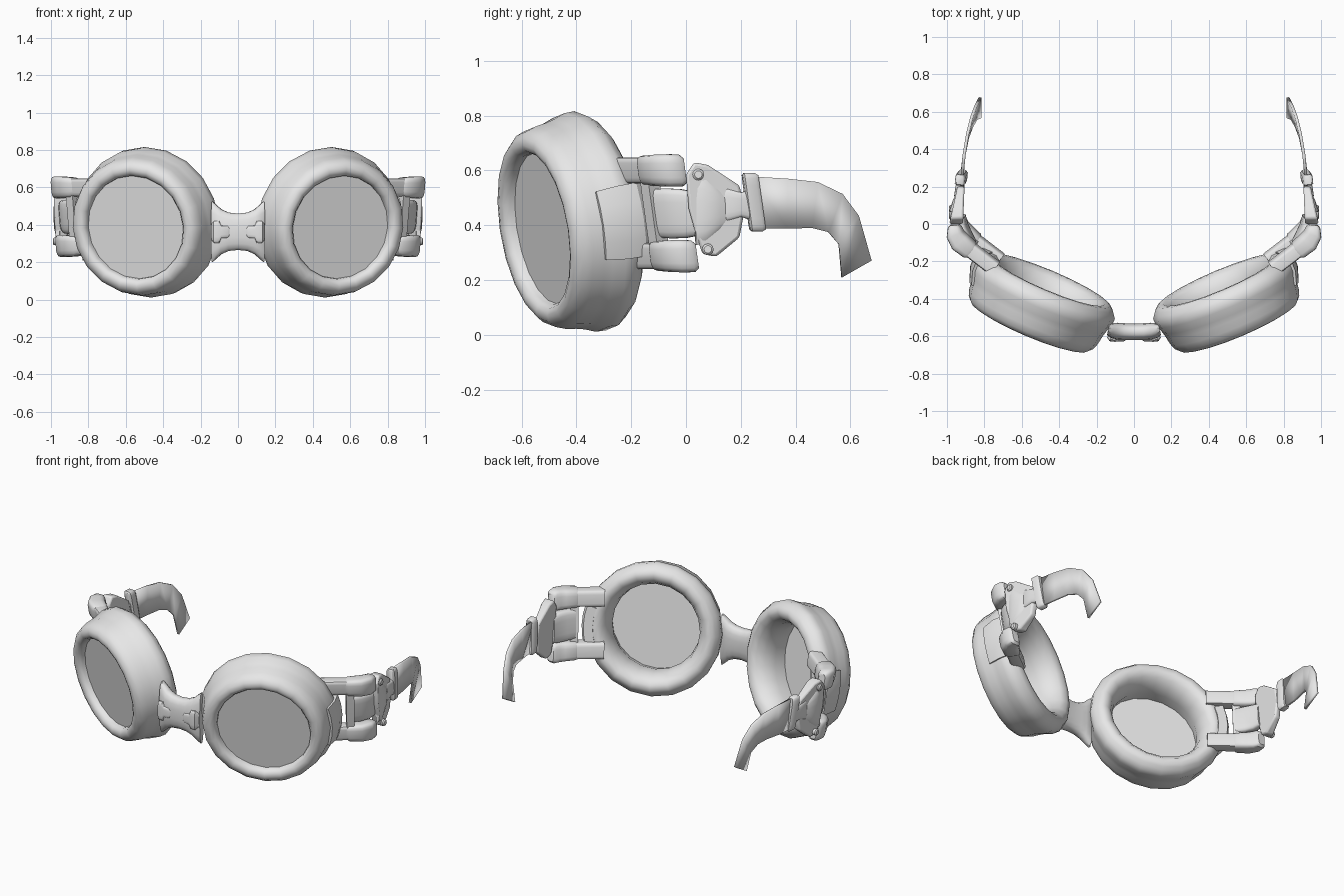
import bpy, bmesh
from math import sin, cos, pi, radians, copysign
from mathutils import Matrix, Vector

if "Cube" in bpy.data.objects:
    bpy.data.objects.remove(bpy.data.objects["Cube"])

GREY = bpy.data.materials.new("plain grey")
GREY.use_nodes = True
GREY.diffuse_color = (0.8, 0.8, 0.8, 1)
GREY.node_tree.nodes["Principled BSDF"].inputs["Base Color"].default_value = (0.8, 0.8, 0.8, 1)

# Places one eyecup: turned outwards, tipped slightly down
CUP = (Matrix.Translation((0.508, -0.427, 0.403))
       @ Matrix.Rotation(radians(23), 4, 'Z') @ Matrix.Rotation(radians(9), 4, 'X'))


def finish(name, bm, mirror=True, angle=40, solid=0, bevel=0):
    bmesh.ops.recalc_face_normals(bm, faces=bm.faces[:])
    mesh = bpy.data.meshes.new(name)
    bm.to_mesh(mesh)
    bm.free()
    mesh.materials.append(GREY)
    for p in mesh.polygons:
        p.use_smooth = True
    mesh.set_sharp_from_angle(angle=radians(angle))
    ob = bpy.data.objects.new(name, mesh)
    bpy.context.collection.objects.link(ob)
    if solid:
        mod = ob.modifiers.new("thickness", 'SOLIDIFY')
        mod.thickness, mod.offset = solid, 0
    if bevel:
        mod = ob.modifiers.new("soft edges", 'BEVEL')
        mod.width, mod.segments = bevel, 2
    if mirror:
        ob.modifiers.new("other side", 'MIRROR')
    return ob


def skin(bm, rings, closed=False):
    """Join rings of points with quads and cap open ends."""
    vs = [[bm.verts.new(p) for p in ring] for ring in rings]
    n = len(vs[0])
    for k in range(len(vs) if closed else len(vs) - 1):
        a, b = vs[k], vs[(k + 1) % len(vs)]
        for i in range(n):
            j = (i + 1) % n
            bm.faces.new((a[i], a[j], b[j], b[i]))
    if not closed:
        bm.faces.new(vs[0])
        bm.faces.new(vs[-1])


def revolve(name, profile, segs, half_angle=pi, angle=50):
    """Turn a closed (radius, forward) profile around the eyecup axis."""
    full = half_angle == pi
    rings = []
    for k in range(segs if full else segs + 1):
        a = -half_angle + 2 * half_angle * k / segs
        rings.append([CUP @ Vector((r * cos(a), -d, r * sin(a))) for r, d in profile])
    bm = bmesh.new()
    skin(bm, rings, closed=full)
    return finish(name, bm, angle=angle)


def sweep(name, path, z, sizes, lean=False, square=0.5, sides=16, mirror=True):
    """Rounded-box sections along an xy path; sizes are (half width, half height)."""
    rings = []
    for k, (x, y) in enumerate(path):
        p, q = path[max(k - 1, 0)], path[min(k + 1, len(path) - 1)]
        side = Vector((q[1] - p[1], p[0] - q[0], 0)).normalized()
        w, h = sizes[k]
        ring = []
        for i in range(sides):
            a = 2 * pi * (i + 0.5) / sides
            c, s = (copysign(abs(v) ** square, v) for v in (cos(a), sin(a)))
            v = Vector((x, y, z)) + side * w * c + Vector((0, 0, h * s))
            if lean:
                v.x += 0.08 * (v.z - 0.44)
                v.y -= 0.14 * (v.z - 0.44)
            ring.append(v)
        rings.append(ring)
    bm = bmesh.new()
    skin(bm, rings)
    return finish(name, bm, mirror)


# Eyecups: blunt front rim, ridged shell and soft rear padding in one profile
revolve("eyecups", [
    (0.28, 0.07), (0.28, 0.11), (0.293, 0.13), (0.315, 0.138), (0.34, 0.132),
    (0.362, 0.11), (0.374, 0.075), (0.381, 0.03), (0.388, 0.0), (0.404, -0.045),
    (0.405, -0.085), (0.39, -0.105), (0.378, -0.122), (0.355, -0.137),
    (0.325, -0.136), (0.295, -0.112), (0.272, -0.065), (0.262, 0.0)], 20)

# Lenses
bm = bmesh.new()
skin(bm, [[CUP @ Vector((0.285 * cos(2 * pi * i / 20), -d, 0.285 * sin(2 * pi * i / 20)))
           for i in range(20)] for d in (0.078, 0.09)])
finish("lenses", bm)

# Tabs wrapping the outer side of each cup
revolve("side_tabs", [(0.37, 0.03), (0.392, 0.03), (0.418, -0.045), (0.42, -0.12),
                      (0.405, -0.145), (0.35, -0.145)], 4, half_angle=0.33, angle=30)

# Nose bridge, flaring to points beside the cups
half = [(0.138, -0.565, 0.03, 0.165), (0.115, -0.57, 0.042, 0.145),
        (0.09, -0.573, 0.046, 0.122), (0.05, -0.576, 0.046, 0.104)]
bridge = [(-x, y, w, h) for x, y, w, h in half] + [(0, -0.577, 0.045, 0.099)] + half[::-1]
sweep("nose_bridge", [(x, y) for x, y, w, h in bridge], 0.363,
      [(w, h) for x, y, w, h in bridge], square=0.75, mirror=False)

# Small clips on the bridge front
sweep("bridge_clips", [(0.045, -0.61), (0.055, -0.612), (0.09, -0.612), (0.1, -0.612),
                       (0.125, -0.61), (0.137, -0.598)], 0.362,
      [(0.01, 0.02), (0.016, 0.032), (0.016, 0.034), (0.018, 0.06),
       (0.018, 0.06), (0.01, 0.045)])

# Hinge brackets: upper and lower bars, thicker at the elbow
for label, z in (("upper", 0.6), ("lower", 0.287)):
    sweep(label + "_bars", [(0.73, -0.215), (0.88, -0.1)], z,
          [(0.04, 0.048)] * 2, lean=True, square=0.35)
    sweep(label + "_elbows", [(0.85, -0.128), (0.865, -0.115), (0.917, -0.072),
                              (0.943, -0.03), (0.945, 0.005), (0.945, 0.02)], z,
          [(0.035, 0.044), (0.05, 0.054), (0.055, 0.058), (0.047, 0.06),
           (0.036, 0.058), (0.022, 0.044)], lean=True)

# Upright web between the bars, and the slimmer hinge block
sweep("bracket_webs", [(0.858, -0.13), (0.893, -0.1)], 0.443,
      [(0.028, 0.16)] * 2, lean=True, square=0.35)
sweep("hinge_blocks", [(0.87, -0.11), (0.902, -0.06), (0.922, -0.01), (0.93, 0.04)], 0.443,
      [(0.028, 0.088), (0.034, 0.092), (0.032, 0.09), (0.028, 0.08)], lean=True)

# Buckle plates, tapering towards the strap
outline = [(0.0, 0.585), (0.03, 0.63), (0.08, 0.62), (0.195, 0.545), (0.215, 0.46),
           (0.195, 0.355), (0.11, 0.285), (0.06, 0.295), (0.035, 0.37), (0.01, 0.46)]
bm = bmesh.new()
skin(bm, [[(0.951 - 0.13 * y + s * (0.037 - 0.09 * y), y, z) for y, z in outline]
          for s in (-1, 1)])
finish("buckle_plates", bm, bevel=0.01)

# Raised spine on the plates
sweep("buckle_spines", [(0.965, 0.035), (0.96, 0.07), (0.946, 0.12), (0.935, 0.16)], 0.455,
      [(0.015, 0.13), (0.027, 0.12), (0.024, 0.08), (0.014, 0.05)], square=0.8)

# Rivets
bm = bmesh.new()
for y, z in ((0.045, 0.585), (0.08, 0.312)):
    skin(bm, [[(x, y + r * cos(a * pi / 6), z + r * sin(a * pi / 6)) for a in range(12)]
              for x, r in ((0.93, 0.021), (0.983, 0.021), (0.99, 0.014))])
finish("rivets", bm)

# Prongs joining buckle and strap loop
sweep("buckle_prongs", [(0.94, 0.125), (0.938, 0.15), (0.932, 0.2), (0.925, 0.25)], 0.475,
      [(0.012, 0.055), (0.024, 0.062), (0.022, 0.045), (0.018, 0.06)])

# Strap loops
sweep("strap_loops", [(0.923, 0.225), (0.922, 0.232), (0.918, 0.27), (0.917, 0.283)], 0.484,
      [(0.018, 0.1), (0.028, 0.107), (0.028, 0.107), (0.018, 0.1)], lean=True, square=0.35)

# Cut strap ends: x, then y and z of the upper and lower edges
strap = [(0.921, 0.24, 0.578, 0.26, 0.388), (0.908, 0.37, 0.57, 0.37, 0.388),
         (0.89, 0.48, 0.558, 0.46, 0.39), (0.868, 0.57, 0.515, 0.52, 0.375),
         (0.846, 0.63, 0.435, 0.558, 0.33), (0.822, 0.677, 0.272, 0.568, 0.21)]
bm = bmesh.new()
edges = [(bm.verts.new((x, a, b)), bm.verts.new((x, c, d))) for x, a, b, c, d in strap]
for p, q in zip(edges, edges[1:]):
    bm.faces.new((p[0], p[1], q[1], q[0]))
finish("strap_ends", bm, angle=5, solid=0.016)
